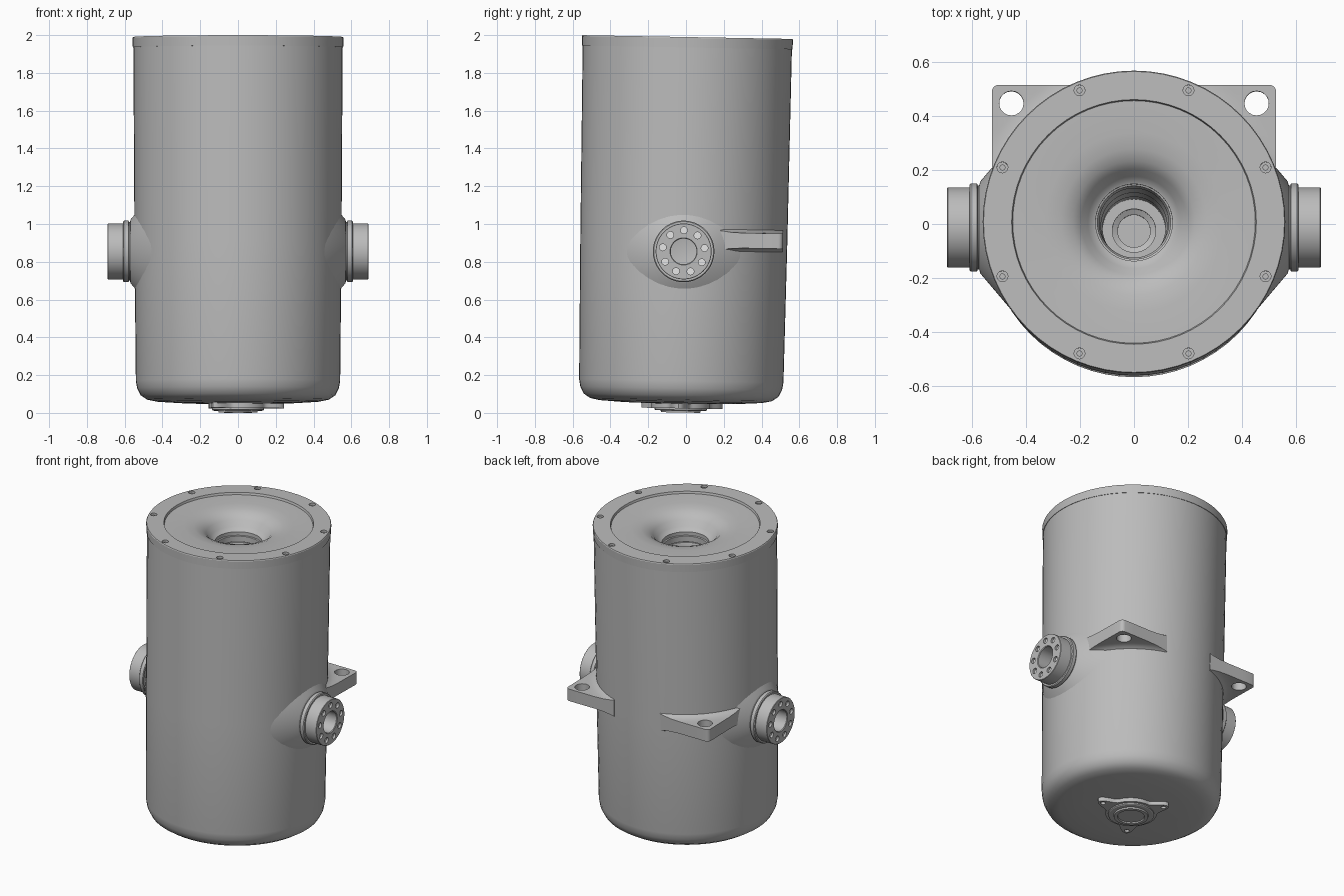
import bpy, bmesh
from math import sin, cos, pi, radians
from mathutils import Matrix, Vector

if "Cube" in bpy.data.objects:
    bpy.data.objects.remove(bpy.data.objects["Cube"])


def material(name, value):
    m = bpy.data.materials.new(name)
    m.use_nodes = True
    color = (value, value, value, 1)
    m.diffuse_color = color
    m.node_tree.nodes["Principled BSDF"].inputs["Base Color"].default_value = color
    return m


GREY = material("casting grey", 0.5)
PALE = material("pale bolt grey", 0.85)

# The whole vessel leans back by about one degree
LEAN = Matrix.Translation((0, -0.028, 0)) @ Matrix.Rotation(-0.018, 4, 'X')


def finish(name, bm, mat=GREY):
    bmesh.ops.remove_doubles(bm, verts=bm.verts, dist=1e-5)
    bmesh.ops.recalc_face_normals(bm, faces=bm.faces)
    mesh = bpy.data.meshes.new(name)
    bm.to_mesh(mesh)
    bm.free()
    mesh.materials.append(mat)
    ob = bpy.data.objects.new(name, mesh)
    bpy.context.collection.objects.link(ob)
    return ob


def place(ob, matrix=Matrix()):
    ob.data.shade_smooth()
    ob.data.set_sharp_from_angle(angle=radians(32))
    ob.matrix_world = LEAN @ matrix


def lathe(name, profile, ring=False, seg=64):
    """Revolve (radius, height) points round z; ring closes the profile."""
    bm = bmesh.new()
    rows = [[bm.verts.new((r * cos(2 * pi * i / seg), r * sin(2 * pi * i / seg), z))
             for i in range(seg)] for r, z in profile]
    pairs = list(zip(rows, rows[1:])) + ([(rows[-1], rows[0])] if ring else [])
    for a, b in pairs:
        for i in range(seg):
            j = (i + 1) % seg
            bm.faces.new((a[i], a[j], b[j], b[i]))
    bmesh.ops.dissolve_degenerate(bm, edges=bm.edges, dist=1e-6)
    return finish(name, bm)


def pegs(name, points, radius, depth, mat=GREY):
    """Upright cylinders centred on the given points."""
    bm = bmesh.new()
    for p in points:
        bmesh.ops.create_cone(bm, cap_ends=True, segments=20, radius1=radius, radius2=radius,
                              depth=depth, matrix=Matrix.Translation(p))
    return finish(name, bm, mat)


def boolean(ob, cutter, operation='DIFFERENCE'):
    mod = ob.modifiers.new("cut", 'BOOLEAN')
    mod.object, mod.operation, mod.solver = cutter, operation, 'EXACT'
    cutter.hide_render = True
    bpy.context.view_layer.update()
    graph = bpy.context.evaluated_depsgraph_get()
    mesh = bpy.data.meshes.new_from_object(ob.evaluated_get(graph))
    ob.modifiers.clear()
    ob.data = mesh
    bpy.data.objects.remove(cutter)


def circle(count, radius, z, start=0.0):
    return [Vector((radius * cos(start + 2 * pi * i / count),
                    radius * sin(start + 2 * pi * i / count), z)) for i in range(count)]


# Vessel body with rounded base and stepped central bore
place(lathe("vessel_body", [
    (0, .045), (.3, .052), (.43, .06), (.48, .07), (.515, .093), (.534, .13), (.541, .17),
    (.548, .9), (.554, 1.935), (.54, 1.935), (.54, 1.8), (.135, 1.8),
    (.128, 1.78), (.128, 1.2), (.122, 1.19), (.122, .7), (.116, .69), (.116, .2),
    (.08, .2), (.08, .12), (.06, .11), (.06, .07), (0, .07)]))

# Lid: flat rim, shallow recess, funnel, and bolt holes
lid = lathe("lid", [
    (.557, 1.935), (.559, 1.985), (.556, 1.99), (.452, 1.99), (.448, 1.976), (.33, 1.973),
    (.27, 1.966), (.225, 1.95), (.195, 1.925), (.17, 1.89), (.148, 1.87), (.142, 1.868),
    (.142, 1.845), (.135, 1.842), (.135, 1.805), (.535, 1.805), (.535, 1.935)], ring=True)
boolean(lid, pegs("lid_hole_cutter", circle(8, .526, 1.99, pi / 8), .02, .05))
place(lid)
place(pegs("lid_bolts", circle(8, .526, 1.972, pi / 8), .011, .016))

# Side ports: fairing cone, collar, pipe with blind bore and nine bolt holes
for side, angle in (("left", 0), ("right", pi)):
    aim = (Matrix.Translation((0, 0, .855)) @ Matrix.Rotation(angle, 4, 'Z')
           @ Matrix.Rotation(pi / 2, 4, 'Y'))
    port = lathe(side + "_port", [
        (0, .38), (.34, .38), (.345, .42), (.17, .568), (.155, .572), (.155, .577),
        (.163, .58), (.163, .603), (.158, .608), (.148, .608), (.148, .688), (.146, .69),
        (.072, .69), (.068, .686), (.068, .59), (0, .58)])
    boolean(port, pegs("port_hole_cutter", circle(9, .112, .69, pi), .018, .04))
    place(port, aim)
    place(pegs(side + "_port_bolt_seats", circle(9, .112, .672, pi), .0175, .008, PALE), aim)

# Rear mounting lugs: square corners flared into the round wall
for side, sx in (("left", 1), ("right", -1)):
    half = [(.45, .058), (.548, .058), (.56, .05), (.58, .043), (.61, .04), (.85, .04)]
    lug = lathe(side + "_mounting_lug",
                [(r, .918 + h) for r, h in half] + [(r, .918 - h) for r, h in reversed(half)],
                ring=True)
    bm = bmesh.new()
    bmesh.ops.create_cube(bm, size=.355, matrix=Matrix.Translation((sx * .3475, .3475, .918)))
    corner = [e for e in bm.edges if all(abs(v.co.x) > .4 and v.co.y > .4 for v in e.verts)]
    bmesh.ops.bevel(bm, geom=corner, offset=.025, segments=5, affect='EDGES', profile=.5)
    boolean(lug, finish("lug_outline", bm), 'INTERSECT')
    boolean(lug, pegs("lug_hole_cutter", [Vector((sx * .453, .457, .918))], .045, .3))
    place(lug)

# Three-lobed drain flange under the base
bm = bmesh.new()
start = radians(-3)
outline = []
for i in range(120):
    a = 2 * pi * i / 120
    r = .155 + .09 * max(0, cos(3 * a)) ** 4
    outline.append(bm.verts.new((r * cos(a + start), r * sin(a + start), .05)))
cap = bm.faces.new(outline)
out = bmesh.ops.extrude_face_region(bm, geom=[cap])
for v in out["geom"]:
    if isinstance(v, bmesh.types.BMVert):
        v.co.z = .024
flange = finish("drain_flange", bm)
boolean(flange, pegs("flange_hole_cutter", circle(3, .212, .024, start), .015, .03))
place(flange)

# Stepped drain cap
place(lathe("drain_cap", [
    (0, .04), (.138, .04), (.138, .016), (.132, .012), (.105, .012), (.103, .002),
    (.082, .002), (.08, .01), (0, .01)]))
